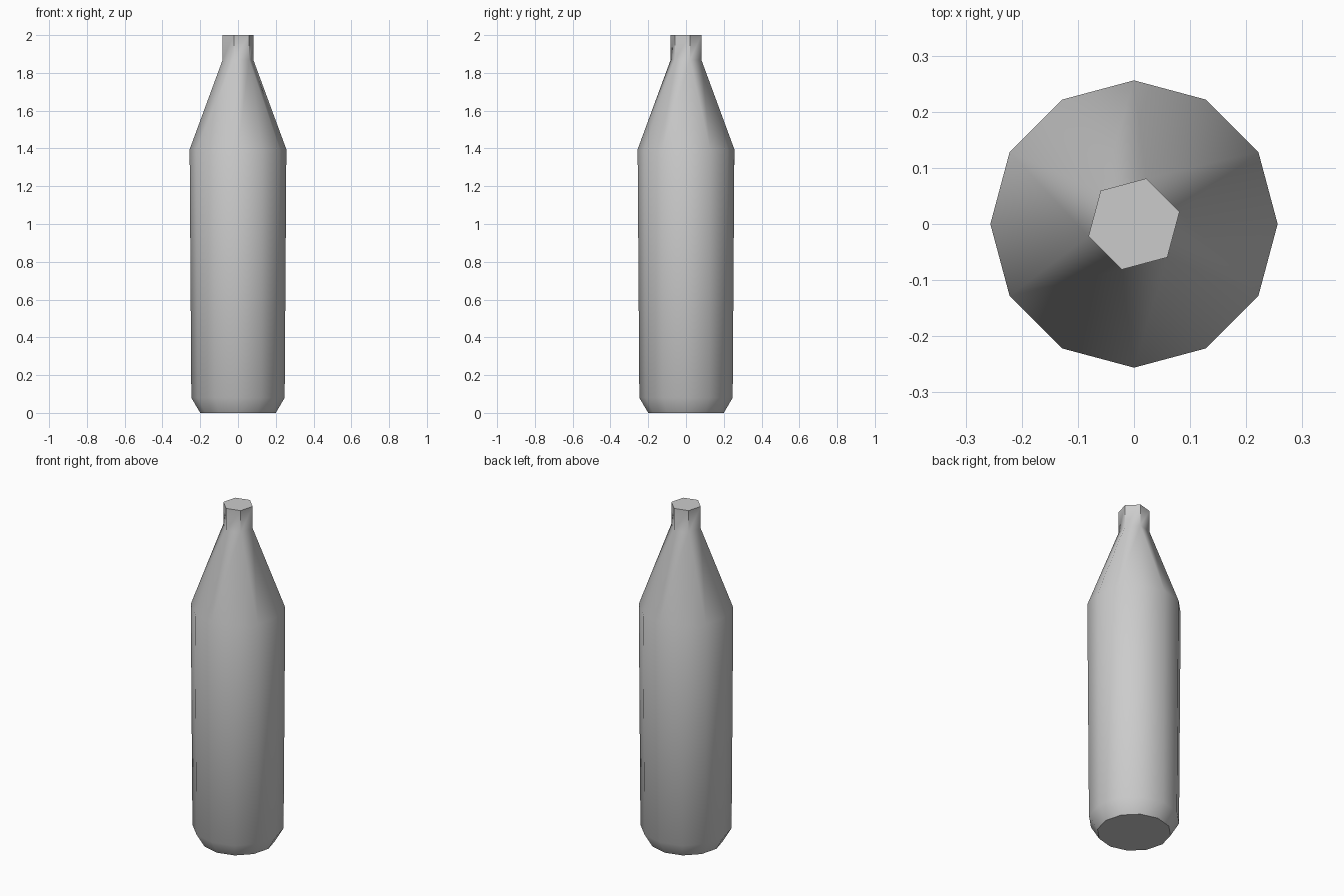
import bpy, bmesh, math

cube = bpy.data.objects.get("Cube")
if cube:
    bpy.data.objects.remove(cube, do_unlink=True)

# Single grey material
grey = bpy.data.materials.new("light grey")
grey.use_nodes = True
color = (0.6, 0.6, 0.6, 1)
grey.diffuse_color = color
grey.node_tree.nodes["Principled BSDF"].inputs["Base Color"].default_value = color

bm = bmesh.new()


def ring(sides, radius, z, turn=0.0):
    return [bm.verts.new((radius * math.cos(turn + math.tau * i / sides),
                          radius * math.sin(turn + math.tau * i / sides), z))
            for i in range(sides)]


def bridge(low, high):
    n = len(low)
    for i in range(n):
        j = (i + 1) % n
        bm.faces.new((low[i], low[j], high[j], high[i]))


# Twelve-sided body with a chamfered foot
foot = ring(12, 0.20, 0.0)
lower = ring(12, 0.247, 0.08)
shoulder = ring(12, 0.256, 1.395)
bridge(foot, lower)
bridge(lower, shoulder)
bm.faces.new(foot[::-1])

# Six-sided neck, turned to sit between the body corners
neck = ring(6, 0.084, 1.87, math.radians(15))
mouth = ring(6, 0.084, 2.0, math.radians(15))
bridge(neck, mouth)
bm.faces.new(mouth)

# Tapered shoulder: triangles and quads alternate from 12 sides to 6
for k in range(6):
    a, b, c = (shoulder[(2 * k + i) % 12] for i in range(3))
    bm.faces.new((a, b, neck[k]))
    bm.faces.new((b, c, neck[(k + 1) % 6], neck[k]))

bmesh.ops.recalc_face_normals(bm, faces=bm.faces)
mesh = bpy.data.meshes.new("bottle")
bm.to_mesh(mesh)
bm.free()
mesh.materials.append(grey)
bottle = bpy.data.objects.new("bottle", mesh)
bpy.context.collection.objects.link(bottle)

# Smooth round the body, crisp at shoulder, neck and base
bpy.ops.object.select_all(action='DESELECT')
bottle.select_set(True)
bpy.context.view_layer.objects.active = bottle
bpy.ops.object.shade_smooth_by_angle(angle=math.radians(35))
sharp = mesh.attributes["sharp_edge"] if "sharp_edge" in mesh.attributes else \
    mesh.attributes.new("sharp_edge", 'BOOLEAN', 'EDGE')
for e in mesh.edges:
    z0, z1 = (mesh.vertices[v].co.z for v in e.vertices)
    if abs(z0 - z1) < 0.001 and (z0 > 1.3 or z0 < 0.1):
        sharp.data[e.index].value = True
